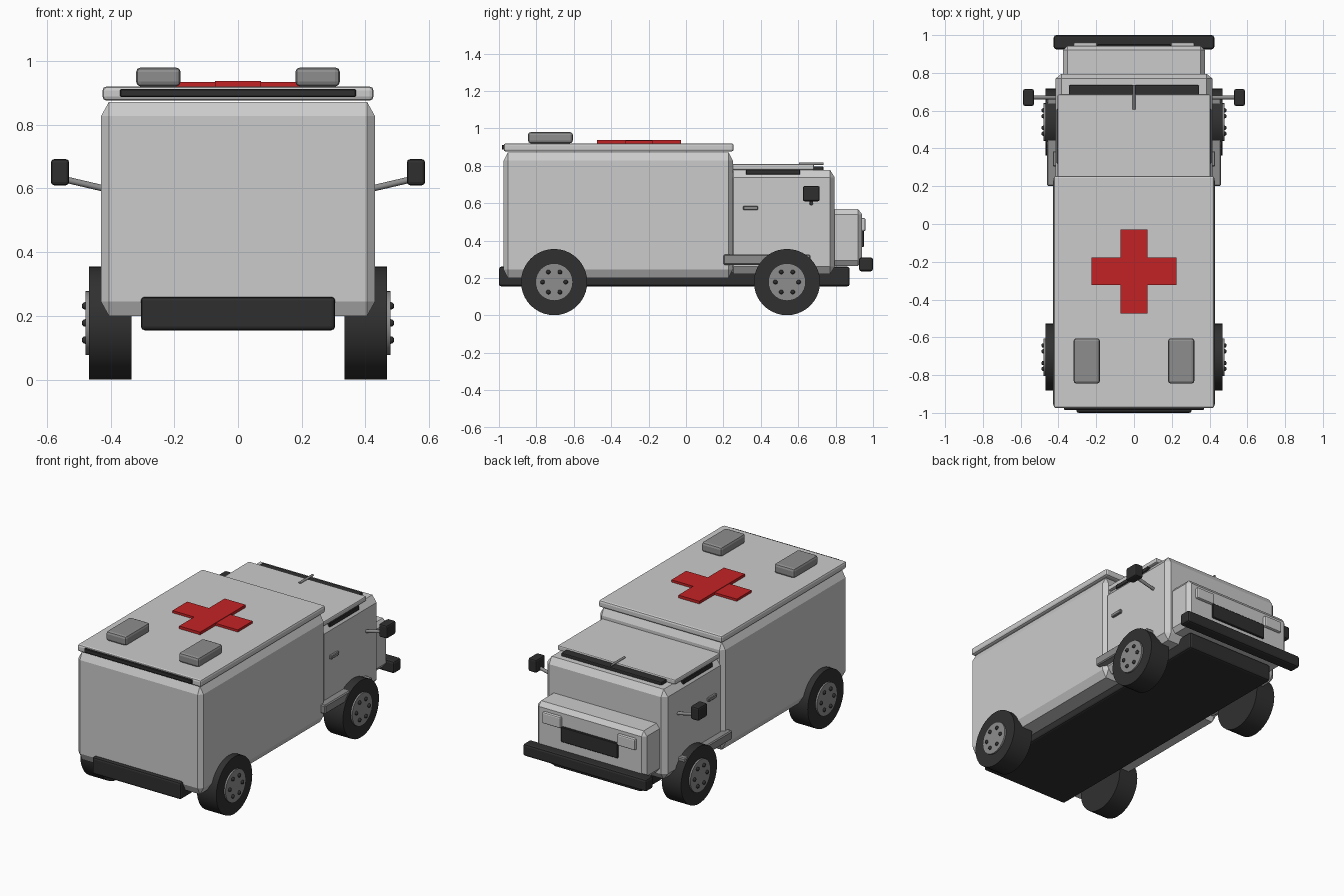
import bpy, bmesh, math
from mathutils import Vector, Matrix

if "Cube" in bpy.data.objects:
    bpy.data.objects.remove(bpy.data.objects["Cube"])


def material(name, rgb):
    m = bpy.data.materials.new(name)
    m.diffuse_color = (*rgb, 1)
    m.use_nodes = True
    m.node_tree.nodes["Principled BSDF"].inputs["Base Color"].default_value = m.diffuse_color
    return m


PAINT = material("pale grey paint", (0.6, 0.6, 0.6))
GREY = material("mid grey", (0.27, 0.27, 0.27))
DARK = material("dark trim", (0.028, 0.028, 0.028))
TYRE = material("black rubber", (0.03, 0.03, 0.03))
RED = material("red", (0.55, 0.016, 0.018))


def finish(name, bm, mat, smooth=False):
    bmesh.ops.recalc_face_normals(bm, faces=bm.faces)
    me = bpy.data.meshes.new(name)
    bm.to_mesh(me)
    bm.free()
    ob = bpy.data.objects.new(name, me)
    bpy.context.collection.objects.link(ob)
    me.materials.append(mat)
    if smooth:
        bpy.ops.object.select_all(action='DESELECT')
        ob.select_set(True)
        bpy.context.view_layer.objects.active = ob
        bpy.ops.object.shade_smooth_by_angle(angle=math.radians(35))
    return ob


def box(name, xs, ys, zs, mat, bevel=0.0, segments=2):
    """Box between limits, with evenly rounded edges."""
    bm = bmesh.new()
    lo, hi = Vector((xs[0], ys[0], zs[0])), Vector((xs[1], ys[1], zs[1]))
    bmesh.ops.create_cube(bm, size=1, matrix=Matrix.Translation((lo + hi) / 2)
                          @ Matrix.Diagonal((*(hi - lo), 1)))
    if bevel:
        bmesh.ops.bevel(bm, geom=bm.edges[:], offset=bevel, segments=segments,
                        profile=0.5, affect='EDGES')
    return finish(name, bm, mat)


def chamfer_box(name, xs, ys, zs, mat, cut):
    """Box with a different chamfer depth along each axis."""
    bm = bmesh.new()
    lim = (xs, ys, zs)
    for axis in range(3):
        for corner in range(8):
            p = []
            for i in range(3):
                side = corner >> i & 1
                inset = 0 if i == axis else cut[i] * (1 - 2 * side)
                p.append(lim[i][side] + inset)
            bm.verts.new(p)
    bmesh.ops.convex_hull(bm, input=bm.verts[:])
    bmesh.ops.dissolve_limit(bm, angle_limit=0.01, verts=bm.verts[:], edges=bm.edges[:])
    return finish(name, bm, mat)


def rod(name, a, b, radius, mat, sides=12):
    """Cylinder between two points."""
    a, b = Vector(a), Vector(b)
    bm = bmesh.new()
    turn = (b - a).to_track_quat('Z', 'Y').to_matrix().to_4x4()
    bmesh.ops.create_cone(bm, cap_ends=True, segments=sides, radius1=radius, radius2=radius,
                          depth=(b - a).length,
                          matrix=Matrix.Translation((a + b) / 2) @ turn)
    return finish(name, bm, mat, True)


def ball(name, centre, radius, mat):
    bm = bmesh.new()
    bmesh.ops.create_uvsphere(bm, u_segments=10, v_segments=6, radius=radius,
                              matrix=Matrix.Translation(centre))
    return finish(name, bm, mat, True)


def span(s, a, b):
    """Limits mirrored to side s."""
    return (a, b) if s > 0 else (-b, -a)


# Chassis and rear body
box("chassis", (-0.305, 0.305), (-1.0, 0.875), (0.155, 0.26), DARK, 0.012)
chamfer_box("rear_body", (-0.43, 0.43), (-0.975, 0.25), (0.2, 0.872), PAINT, (0.025, 0.022, 0.045))
box("rear_roof", (-0.425, 0.425), (-0.975, 0.255), (0.876, 0.92), PAINT, 0.012)
box("rear_strip", (-0.37, 0.37), (-0.985, -0.95), (0.887, 0.912), DARK, 0.003, 1)

# Roof cross
box("cross_bar_wide", (-0.225, 0.225), (-0.323, -0.178), (0.915, 0.934), RED)
box("cross_bar_long", (-0.072, 0.072), (-0.475, -0.028), (0.915, 0.937), RED)

# Cab, with slim dark strips under its roof plate
chamfer_box("cab", (-0.415, 0.415), (0.23, 0.795), (0.22, 0.778), PAINT, (0.03, 0.025, 0.04))
box("cab_roof", (-0.405, 0.405), (0.24, 0.685), (0.778, 0.808), PAINT, 0.007)
box("windscreen_strip", (-0.345, 0.345), (0.66, 0.735), (0.765, 0.797), DARK, 0.006)
rod("roof_aerial", (0, 0.605, 0.811), (0, 0.735, 0.811), 0.007, GREY)

# Nose
chamfer_box("bonnet", (-0.375, 0.375), (0.77, 0.942), (0.265, 0.568), PAINT, (0.022, 0.022, 0.028))
box("grille", (-0.195, 0.195), (0.93, 0.952), (0.365, 0.46), DARK, 0.004, 1)
box("front_bumper", (-0.425, 0.425), (0.925, 1.0), (0.235, 0.31), DARK, 0.013)

for s in (-1, 1):
    side = "right" if s > 0 else "left"
    box(f"{side}_roof_lamp", span(s, 0.18, 0.32), (-0.845, -0.605), (0.92, 0.98), GREY, 0.015)
    box(f"{side}_headlight", span(s, 0.195, 0.32), (0.93, 0.96), (0.45, 0.52), PAINT, 0.008)
    box(f"{side}_window_strip", span(s, 0.36, 0.41), (0.32, 0.61), (0.752, 0.781), DARK, 0.004, 1)
    box(f"{side}_door_handle", span(s, 0.40, 0.43), (0.305, 0.385), (0.563, 0.586), GREY, 0.004, 1)
    box(f"{side}_step", span(s, 0.38, 0.46), (0.2, 0.665), (0.27, 0.325), GREY, 0.006, 1)
    rod(f"{side}_mirror_arm", (s * 0.40, 0.67, 0.595), (s * 0.55, 0.67, 0.63), 0.01, GREY)
    box(f"{side}_mirror", span(s, 0.53, 0.587), (0.625, 0.715), (0.61, 0.692), DARK, 0.01)

    # Wheels with hub discs and six bolts
    for end, y in (("rear", -0.705), ("front", 0.54)):
        n = f"{side}_{end}"
        rod(f"{n}_tyre", (s * 0.335, y, 0.178), (s * 0.468, y, 0.178), 0.177, TYRE, 40)
        rod(f"{n}_hub", (s * 0.44, y, 0.178), (s * 0.478, y, 0.178), 0.1, GREY, 32)
        for k in range(6):
            t = math.tau * k / 6
            ball(f"{n}_bolt_{k + 1}", (s * 0.479, y + 0.062 * math.cos(t), 0.178 + 0.062 * math.sin(t)),
                 0.012, DARK)
